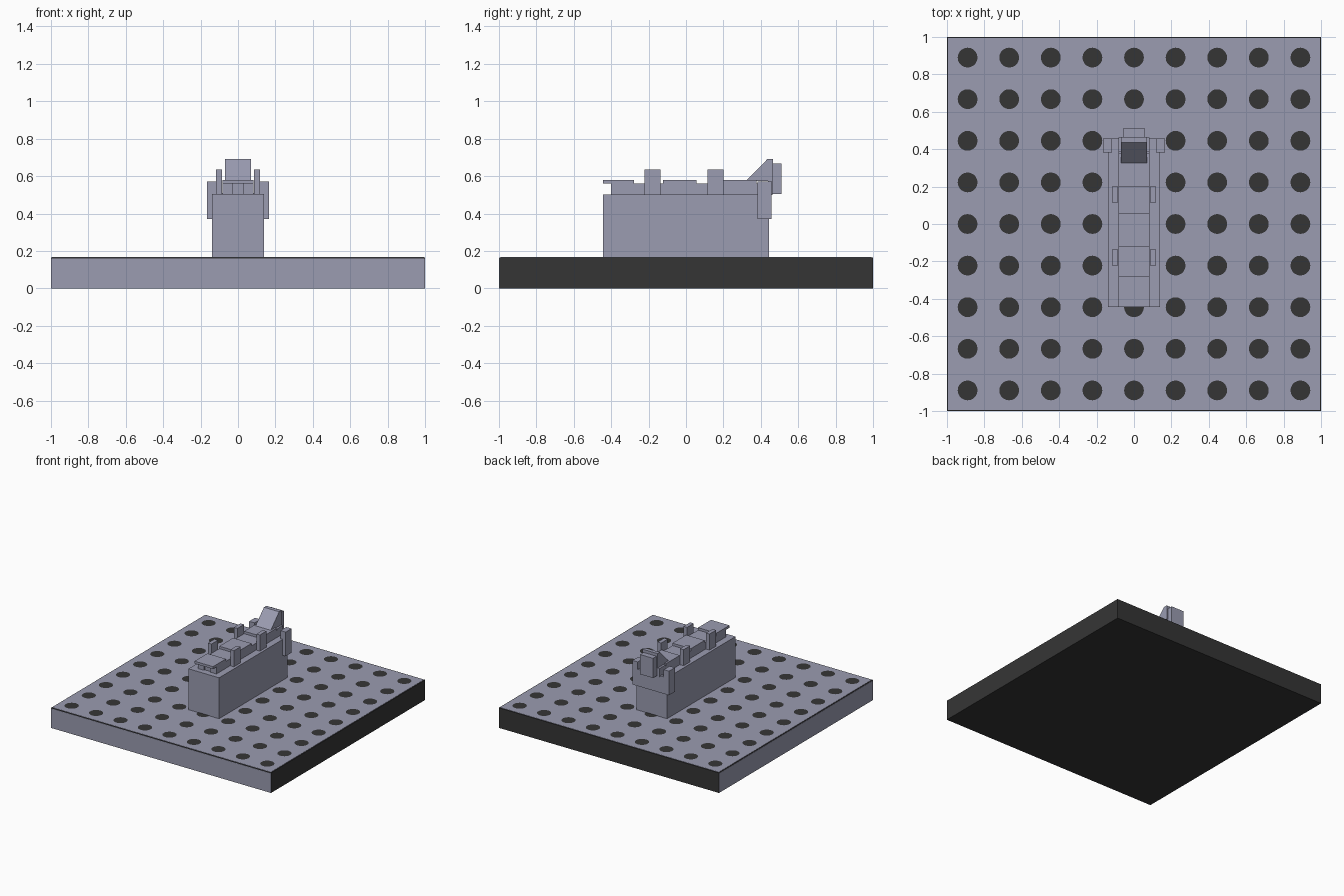
import bpy, bmesh, math

if "Cube" in bpy.data.objects:
    bpy.data.objects.remove(bpy.data.objects["Cube"])


def material(name, rgb):
    m = bpy.data.materials.new(name)
    m.diffuse_color = (*rgb, 1)
    m.use_nodes = True
    m.node_tree.nodes["Principled BSDF"].inputs["Base Color"].default_value = m.diffuse_color
    return m


GREY = material("lavender grey", (0.325, 0.332, 0.44))
DARK = material("charcoal", (0.036, 0.036, 0.036))


def finish(name, bm, mat):
    bmesh.ops.recalc_face_normals(bm, faces=bm.faces)
    me = bpy.data.meshes.new(name)
    bm.to_mesh(me)
    bm.free()
    me.materials.append(mat)
    ob = bpy.data.objects.new(name, me)
    bpy.context.collection.objects.link(ob)
    return ob


def box(name, x, y, z, mat=GREY):
    bm = bmesh.new()
    bmesh.ops.create_cube(bm, size=1)
    for v in bm.verts:
        for i, (a, b) in enumerate((x, y, z)):
            v.co[i] = a if v.co[i] < 0 else b
    return finish(name, bm, mat)


def side_profile(name, pts, half_width):
    # (y, z) outline extruded across x
    bm = bmesh.new()
    f = bm.faces.new([bm.verts.new((-half_width, y, z)) for y, z in pts])
    ext = bmesh.ops.extrude_face_region(bm, geom=[f])["geom"]
    bmesh.ops.translate(bm, vec=(2 * half_width, 0, 0),
                        verts=[v for v in ext if isinstance(v, bmesh.types.BMVert)])
    return finish(name, bm, GREY)


# base slab, dark with light panels on top, front and left
TOP = 0.167
box("base_slab", (-0.998, 1), (-0.998, 1), (0, TOP - 0.002), DARK)
box("base_top_panel", (-0.993, 0.993), (-0.993, 0.993), (TOP - 0.003, TOP))
box("base_front_panel", (-1, 0.998), (-1, -0.997), (0, TOP - 0.006))
box("base_left_panel", (-1, -0.997), (-1, 0.998), (0, TOP - 0.006))

# 9 x 9 grid of dark dots
bm = bmesh.new()
for i in range(-4, 5):
    for j in range(-4, 5):
        ring = [bm.verts.new((i * 0.2222 + 0.053 * math.cos(a * math.tau / 20),
                              j * 0.2222 + 0.053 * math.sin(a * math.tau / 20),
                              TOP + 0.002)) for a in range(20)]
        bm.faces.new(ring)
finish("base_dots", bm, DARK)

# main block
box("main_block", (-0.139, 0.139), (-0.444, 0.444), (TOP - 0.002, 0.503))

# rail on the block: two sides and a slightly recessed core
for name, a, b in (("left", -0.084, -0.028), ("right", 0.028, 0.084)):
    box("rail_" + name, (a, b), (-0.4, 0.39), (0.5, 0.56))
box("rail_core", (-0.028, 0.028), (-0.39, 0.39), (0.5, 0.56))

# raised rail plates
for k, y in enumerate((-0.444, -0.122, 0.2)):
    box(f"rail_plate_{k}", (-0.084, 0.084), (y, y + 0.178 if k else y + 0.167), (0.56, 0.58))

# paired guide posts and rear clamp cheeks
for s, side in ((-1, "left"), (1, "right")):
    for y, where in ((-0.222, "front"), (0.115, "back")):
        box(f"post_{where}_{side}", sorted((s * 0.086, s * 0.118)),
            (y, y + 0.085), (0.5, 0.635))
    box("clamp_cheek_" + side, sorted((s * 0.118, s * 0.166)),
        (0.382, 0.458), (0.372, 0.57))

# rear clamp band and ramp support
box("clamp_band", (-0.15, 0.15), (0.435, 0.458), (0.372, 0.51))
box("ramp_support", (-0.084, 0.084), (0.385, 0.462), (0.5, 0.572))

# sloped ramp and rear tab
side_profile("ramp", [(0.322, 0.575), (0.435, 0.691), (0.466, 0.691), (0.466, 0.572)], 0.069)
box("rear_tab", (-0.058, 0.058), (0.455, 0.511), (0.505, 0.667))
